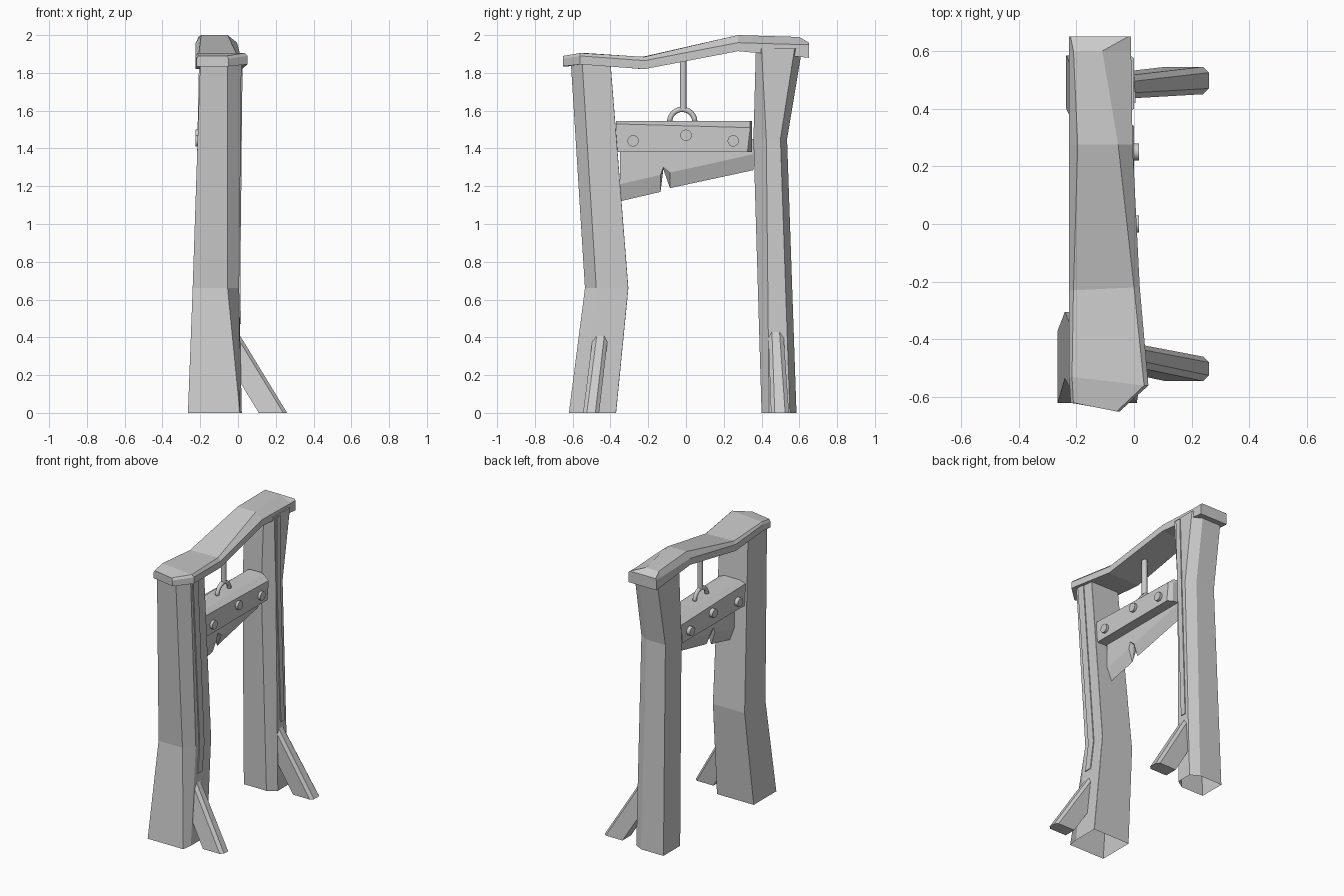
import bpy, bmesh, math
from mathutils import Matrix, Vector

cube = bpy.data.objects.get("Cube")
if cube:
    bpy.data.objects.remove(cube, do_unlink=True)

grey = bpy.data.materials.new("plain grey")
grey.use_nodes = True
colour = (0.6, 0.6, 0.6, 1)
grey.diffuse_color = colour
grey.node_tree.nodes["Principled BSDF"].inputs["Base Color"].default_value = colour


def finish(name, bm):
    bmesh.ops.recalc_face_normals(bm, faces=bm.faces)
    mesh = bpy.data.meshes.new(name)
    bm.to_mesh(mesh)
    bm.free()
    mesh.materials.append(grey)
    obj = bpy.data.objects.new(name, mesh)
    bpy.context.collection.objects.link(obj)
    return obj


def loft(name, rings, caps=(True, True)):
    """Skin a row of equal-sized rings of points."""
    bm = bmesh.new()
    rows = [[bm.verts.new(p) for p in ring] for ring in rings]
    n = len(rows[0])
    for a, b in zip(rows, rows[1:]):
        for i in range(n):
            j = (i + 1) % n
            bm.faces.new((a[i], a[j], b[j], b[i]))
    if caps[0]:
        bm.faces.new(rows[0][::-1])
    if caps[1]:
        bm.faces.new(rows[-1])
    return finish(name, bm)


def cylinder(name, centre, radius, depth, sides, axis):
    bm = bmesh.new()
    bmesh.ops.create_cone(bm, cap_ends=True, segments=sides, radius1=radius,
                          radius2=radius, depth=depth)
    turn = Vector((0, 0, 1)).rotation_difference(Vector(axis)).to_matrix().to_4x4()
    bm.transform(Matrix.Translation(centre) @ turn)
    obj = finish(name, bm)
    for face in obj.data.polygons:
        face.use_smooth = len(face.vertices) == 4
    obj.data.set_sharp_from_angle(angle=math.radians(40))
    return obj


# Bent posts: z, left x, right x, outer chamfer (x, y), inner chamfer (x, y), y range
def post(name, levels):
    rings = []
    for z, x0, x1, ox, oy, ix, iy, outer, inner in levels:
        rings.append([(x0, outer, z), (ox, outer, z), (x1, oy, z),
                      (x1, iy, z), (ix, inner, z), (x0, inner, z)])
    loft(name, rings, caps=(False, True))


post("front_post", [
    (0.0, -0.265, 0.02, 0.01, -0.55, 0.019, -0.371, -0.62, -0.37),
    (0.66, -0.24, 0.006, -0.055, -0.475, 0.005, -0.306, -0.535, -0.305),
    (1.86, -0.2, 0.018, -0.055, -0.55, 0.017, -0.401, -0.61, -0.4)])
post("back_post", [
    (0.0, -0.235, 0.0, -0.06, 0.55, -0.06, 0.44, 0.585, 0.4),
    (1.45, -0.215, -0.005, -0.07, 0.5, -0.07, 0.425, 0.535, 0.357),
    (1.93, -0.205, 0.0, -0.06, 0.575, -0.06, 0.4, 0.615, 0.37)])


# Slim rails on the posts: z, face x, y range
def rail(name, levels):
    loft(name, [[(x - 0.02, a, z), (x + 0.006, a, z), (x + 0.006, b, z), (x - 0.02, b, z)]
                for z, x, a, b in levels])


rail("front_rail", [(0.47, 0.01, -0.465, -0.415), (0.66, 0.006, -0.44, -0.388),
                    (1.85, 0.018, -0.53, -0.475)])
rail("back_rail", [(0.47, -0.002, 0.47, 0.51), (1.45, -0.005, 0.43, 0.47),
                   (1.92, 0.0, 0.42, 0.46)])


# Slanted struts with chamfered outer edges
def strut(name, foot, head):
    rings = []
    for z, shift, (a, b) in ((0, 0, foot), (0.43, -0.262, head)):
        pts = ((0.11, a), (0.24, a), (0.26, a + 0.02),
               (0.26, b - 0.02), (0.24, b), (0.11, b))
        rings.append([(x + shift, y, z) for x, y in pts])
    loft(name, rings)


strut("front_strut", (-0.545, -0.46), (-0.49, -0.41))
strut("back_strut", (0.45, 0.545), (0.435, 0.515))

# Warped top beam: left (x, y), right (x, y), bottom z, top z, chamfers
beam = []
for xl, yl, xr, yr, zb, zt, cl, cr, drop in (
        (-0.22, -0.62, -0.05, -0.65, 1.835, 1.89, 0.01, 0.01, 0.015),
        (-0.225, -0.53, 0.05, -0.56, 1.845, 1.905, 0.01, 0.015, 0.015),
        (-0.225, -0.23, 0.02, -0.22, 1.82, 1.885, 0.015, 0.02, 0.02),
        (-0.225, 0.275, -0.005, 0.275, 1.915, 2.0, 0.03, 0.05, 0.04),
        (-0.225, 0.6, -0.01, 0.6, 1.885, 1.99, 0.015, 0.1, 0.04),
        (-0.225, 0.65, -0.01, 0.65, 1.88, 1.96, 0.005, 0.01, 0.01)):
    beam.append([(xl, yl, zb), (xr, yr, zb), (xr, yr, zt - drop),
                 (xr - cr, yr, zt), (xl + cl, yl, zt), (xl, yl, zt - drop)])
loft("top_beam", beam)

# Blade holder with a sloping upper edge and a cut back end
holder = []
for y, x0, x1, zt, y_top in ((-0.37, -0.2, 0.0, 1.53, -0.37),
                             (0.325, -0.2, 0.0, 1.51, 0.34),
                             (0.35, -0.18, -0.03, 1.51, 0.35)):
    holder.append([(x0, y, 1.38), (x1, y, 1.38), (x1, y_top, zt),
                   (x1 - 0.04, y_top, 1.545), (x0 + 0.04, y_top, 1.545), (x0, y_top, zt)])
loft("blade_holder", holder)

# Notched blade with a ground edge: y, cutting edge z, bevel start z
blade = []
for y, low, start in ((-0.35, 1.12, 1.21), (-0.135, 1.17, 1.26), (-0.12, 1.29, 1.3),
                      (-0.085, 1.19, 1.272), (0.357, 1.285, 1.37)):
    blade.append([(-0.13, y, 1.45), (-0.13, y, start), (-0.1, y, low),
                  (-0.07, y, start), (-0.07, y, 1.45)])
loft("blade", blade)

# Bolts through the holder
for name, y, z in (("front", -0.28, 1.44), ("middle", 0.0, 1.47), ("back", 0.25, 1.44)):
    cylinder(name + "_bolt", (-0.104, y, z), 0.03, 0.244, 16, (1, 0, 0))

# Rope and half ring on the holder
cylinder("rope", (-0.1, -0.015, 1.745), 0.018, 0.27, 12, (0, 0, 1))
ring = []
for i in range(13):
    a = math.pi * i / 12
    ring.append([(-0.1 + 0.014 * math.cos(t), -0.02 + (0.067 + 0.014 * math.sin(t)) * math.cos(a),
                  1.54 + (0.067 + 0.014 * math.sin(t)) * math.sin(a))
                 for t in (math.tau * k / 8 for k in range(8))])
hanging_ring = loft("hanging_ring", ring)
hanging_ring.data.shade_smooth()
